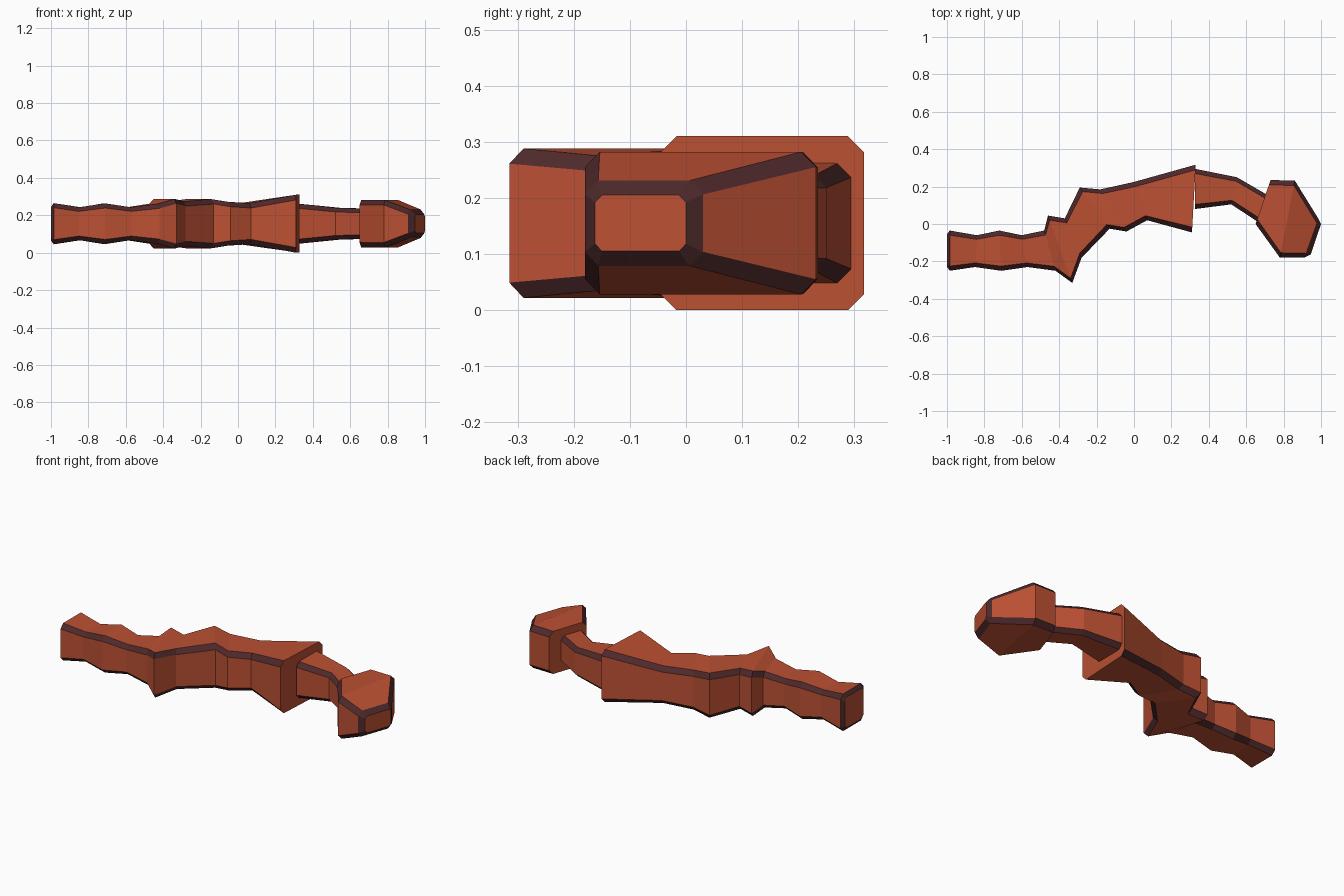
import bpy, bmesh
from mathutils import Vector

ZC = 0.155  # mid-height of the whole piece


def material(name, rgb):
    m = bpy.data.materials.new(name)
    m.diffuse_color = (*rgb, 1)
    return m


RED = material("red brown", (0.50, 0.08, 0.033))
DARK = material("dark brown edge", (0.075, 0.022, 0.024))


def loft(name, sections, start_bevel=False, end_bevel=False):
    """Loft chamfered box sections: (back x, y, front x, y, half height, chamfer)."""
    bm = bmesh.new()
    rings = []
    for tx, ty, bx, by, h, c in sections:
        t, b = Vector((tx, ty, ZC)), Vector((bx, by, ZC))
        d = (t - b).normalized() * c
        up = Vector((0, 0, 1))
        pts = [t + up * (h - c), t - d + up * h, b + d + up * h, b + up * (h - c),
               b - up * (h - c), b + d - up * h, t - d - up * h, t - up * (h - c)]
        rings.append([bm.verts.new(p) for p in pts])
    last = len(rings) - 2
    for i in range(len(rings) - 1):
        a, b = rings[i], rings[i + 1]
        bevel = (i == 0 and start_bevel) or (i == last and end_bevel)
        for k in range(8):
            n = (k + 1) % 8
            f = bm.faces.new((a[k], a[n], b[n], b[k]))
            f.material_index = 1 if bevel or k % 2 == 0 else 0
    bm.faces.new(rings[0])
    bm.faces.new(rings[-1])
    bmesh.ops.recalc_face_normals(bm, faces=bm.faces)
    me = bpy.data.meshes.new(name)
    bm.to_mesh(me)
    bm.free()
    me.materials.append(RED)
    me.materials.append(DARK)
    ob = bpy.data.objects.new(name, me)
    bpy.context.collection.objects.link(ob)


# Wavy grip, flared guard and widening body
loft("grip_and_body", [
    (-1.00, -0.055, -1.00, -0.23, 0.09, 0.02),
    (-0.985, -0.035, -0.985, -0.25, 0.110, 0.025),
    (-0.84, -0.06, -0.85, -0.23, 0.088, 0.022),
    (-0.72, -0.035, -0.71, -0.25, 0.109, 0.025),
    (-0.60, -0.06, -0.57, -0.23, 0.088, 0.022),
    (-0.48, -0.035, -0.42, -0.25, 0.107, 0.025),
    (-0.46, 0.045, -0.33, -0.315, 0.133, 0.027),
    (-0.37, 0.03, -0.28, -0.18, 0.120, 0.026),
    (-0.29, 0.195, -0.13, -0.025, 0.132, 0.027),
    (-0.18, 0.185, -0.04, -0.04, 0.117, 0.026),
    (0.00, 0.225, 0.07, 0.02, 0.110, 0.026),
    (0.33, 0.317, 0.31, -0.045, 0.155, 0.028),
], start_bevel=True)

# Narrow neck leading to the head
loft("neck", [
    (0.325, 0.295, 0.325, 0.08, 0.107, 0.025),
    (0.55, 0.25, 0.52, 0.105, 0.085, 0.022),
    (0.74, 0.14, 0.68, 0.0, 0.080, 0.022),
])

# Faceted head with a bevelled striking end
loft("head", [
    (0.73, 0.235, 0.65, 0.00, 0.126, 0.027),
    (0.86, 0.232, 0.78, -0.18, 0.127, 0.027),
    (0.985, 0.03, 0.91, -0.18, 0.076, 0.025),
    (1.00, 0.00, 0.945, -0.162, 0.050, 0.013),
], end_bevel=True)
